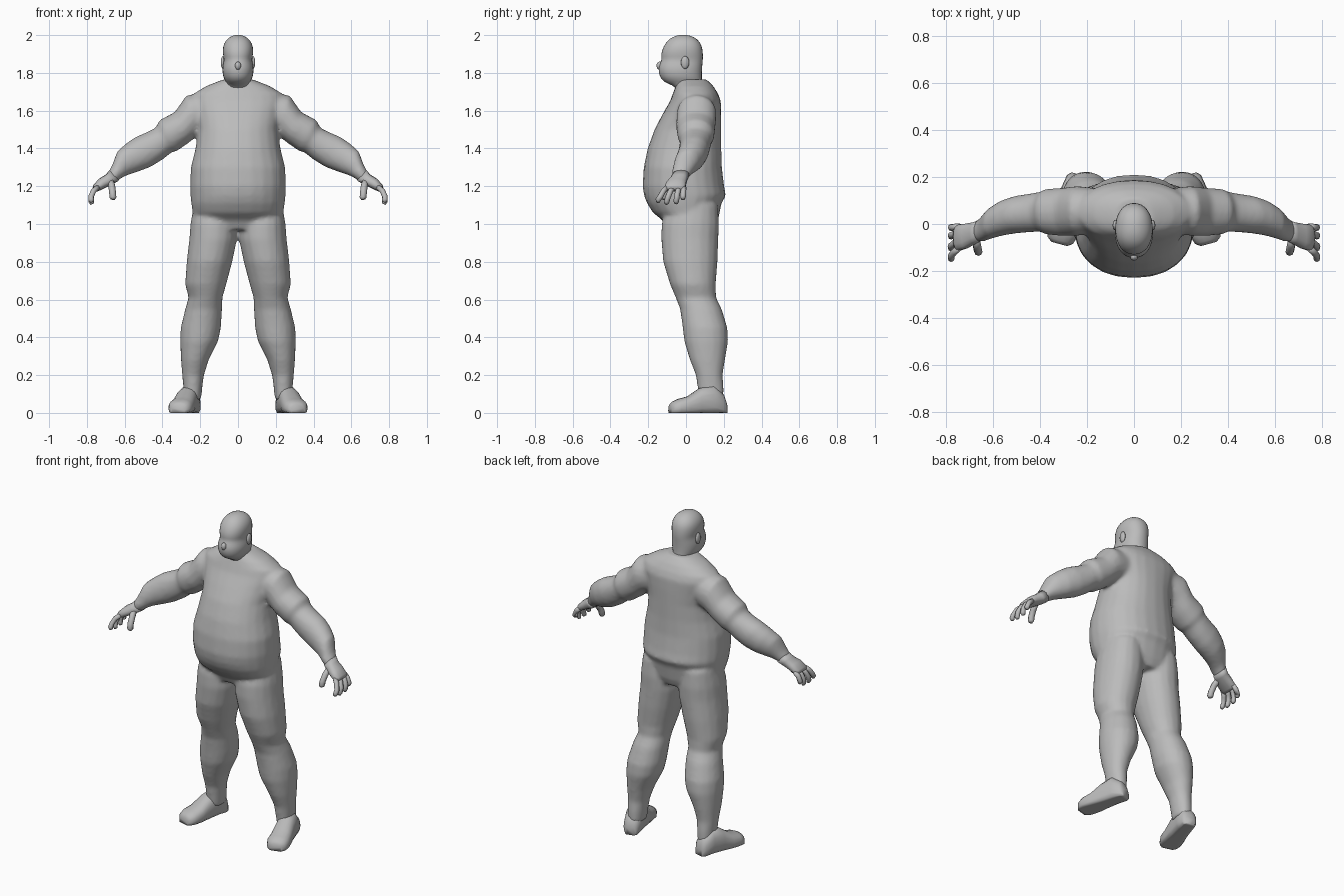
import bpy, bmesh, math
from mathutils import Vector

cube = bpy.data.objects.get("Cube")
if cube:
    bpy.data.objects.remove(cube, do_unlink=True)

grey = bpy.data.materials.new("plain_grey")
grey.use_nodes = True
grey.diffuse_color = (0.5, 0.5, 0.5, 1)
grey.node_tree.nodes["Principled BSDF"].inputs["Base Color"].default_value = (0.5, 0.5, 0.5, 1)


def loft(bm, rings, sides=20, power=2.0, floor=None):
    """Skin a closed tube through rings given as (centre, half axis, half axis)."""
    loops = []
    for c, u, v in rings:
        loop = []
        for i in range(sides):
            a = math.tau * i / sides
            k, s = math.cos(a), math.sin(a)
            p = c + u * math.copysign(abs(k) ** (2 / power), k) + v * math.copysign(abs(s) ** (2 / power), s)
            if floor is not None:
                p.z = max(p.z, floor)
            loop.append(bm.verts.new(p))
        loops.append(loop)
    for a, b in zip(loops, loops[1:]):
        for i in range(sides):
            j = (i + 1) % sides
            bm.faces.new((a[i], a[j], b[j], b[i]))
    bm.faces.new(loops[0][::-1])
    bm.faces.new(loops[-1])


def flat(z, x0, x1, y0, y1):
    """Level ring filling a rectangle."""
    return (Vector(((x0 + x1) / 2, (y0 + y1) / 2, z)),
            Vector(((x1 - x0) / 2, 0, 0)), Vector((0, (y1 - y0) / 2, 0)))


def limb(xt, zt, xb, zb, y0, y1):
    """Ring across an arm, from a top point to a bottom point."""
    return (Vector(((xt + xb) / 2, (y0 + y1) / 2, (zt + zb) / 2)),
            Vector(((xt - xb) / 2, 0, (zt - zb) / 2)), Vector((0, (y1 - y0) / 2, 0)))


def flip(ring):
    return tuple(Vector((-p.x, p.y, p.z)) for p in ring)


def finish(bm, name, mirror=False, subdivide=0):
    bmesh.ops.recalc_face_normals(bm, faces=bm.faces)
    me = bpy.data.meshes.new(name)
    bm.to_mesh(me)
    bm.free()
    me.materials.append(grey)
    for p in me.polygons:
        p.use_smooth = True
    ob = bpy.data.objects.new(name, me)
    bpy.context.scene.collection.objects.link(ob)
    if mirror:
        ob.modifiers.new("Mirror", 'MIRROR').use_clip = False
    if subdivide:
        m = ob.modifiers.new("Subdivision", 'SUBSURF')
        m.levels = m.render_levels = subdivide
    return ob


# Body: shirted torso, arms and legs fused into one skin
bm = bmesh.new()
torso = [(0.97, .17, -.10, .15), (1.02, .22, -.125, .17), (1.06, .24, -.175, .178),
         (1.11, .248, -.207, .188), (1.15, .252, -.222, .212), (1.20, .254, -.23, .202),
         (1.30, .25, -.224, .19), (1.40, .225, -.203, .187), (1.50, .212, -.167, .187),
         (1.58, .225, -.125, .187), (1.65, .245, -.085, .185), (1.69, .235, -.07, .17),
         (1.73, .17, -.055, .145), (1.765, .08, -.04, .11)]
loft(bm, [flat(z, -w, w, a, b) for z, w, a, b in torso], 24, 2.2)

leg = [flat(*r) for r in (
    (1.10, .02, .235, -.10, .17), (1.00, .005, .252, -.13, .176), (.92, .005, .258, -.132, .172),
    (.80, .03, .272, -.122, .168), (.68, .062, .28, -.085, .158), (.61, .082, .262, -.055, .16),
    (.55, .084, .28, -.032, .19), (.45, .09, .304, -.018, .22), (.38, .105, .307, -.01, .224),
    (.28, .155, .302, .02, .207), (.20, .18, .296, .052, .194), (.14, .188, .29, .06, .2),
    (.07, .195, .285, .07, .2))]
arm = [limb(*r) for r in (
    (.14, 1.70, .14, 1.50, -.04, .15), (.275, 1.68, .205, 1.475, -.05, .162),
    (.335, 1.592, .26, 1.43, -.052, .155), (.417, 1.55, .325, 1.385, -.045, .15),
    (.435, 1.51, .35, 1.38, -.033, .138), (.48, 1.488, .40, 1.34, -.035, .13),
    (.545, 1.46, .46, 1.303, -.04, .12), (.595, 1.425, .53, 1.276, -.05, .10),
    (.64, 1.385, .58, 1.26, -.063, .07), (.667, 1.31, .615, 1.245, -.075, .035),
    (.692, 1.268, .645, 1.22, -.075, .01))]
for part in (leg, arm):
    loft(bm, part, 18, 2.1)
    loft(bm, [flip(r) for r in part], 18, 2.1)
body = finish(bm, "body")
rm = body.modifiers.new("Remesh", 'REMESH')
rm.mode = 'VOXEL'
rm.voxel_size = 0.012
rm.use_smooth_shade = True
sm = body.modifiers.new("Smooth", 'SMOOTH')
sm.factor = 0.5
sm.iterations = 6

# Head and neck
bm = bmesh.new()
head = [(1.66, .075, -.03, .10), (1.73, .066, -.055, .092), (1.742, .056, -.10, .088),
        (1.765, .076, -.135, .086), (1.80, .084, -.147, .086), (1.83, .084, -.148, .088),
        (1.855, .078, -.138, .09), (1.875, .076, -.13, .092), (1.90, .082, -.135, .092),
        (1.94, .082, -.122, .088), (1.97, .068, -.10, .07), (1.99, .046, -.075, .045),
        (2.002, .016, -.035, .005)]
loft(bm, [flat(z, -w, w, a, b) for z, w, a, b in head], 16, 2.2)
finish(bm, "head", subdivide=1)


def blob(name, at, size, mirror=False):
    bm = bmesh.new()
    bmesh.ops.create_uvsphere(bm, u_segments=12, v_segments=8, radius=1)
    bmesh.ops.scale(bm, vec=size, verts=bm.verts)
    bmesh.ops.translate(bm, vec=at, verts=bm.verts)
    finish(bm, name, mirror)


blob("nose", (0, -.14, 1.838), (.016, .016, .022))
blob("ears", (.08, -.005, 1.855), (.011, .022, .034), True)

# Shoes, turned outwards, flat on the ground
bm = bmesh.new()
across = Vector((.96, .26, 0))
shoe = []
for y, w, h in ((.212, .03, .055), (.195, .046, .10), (.14, .055, .15), (.07, .058, .13),
                (.01, .064, .088), (-.04, .066, .074), (-.07, .056, .06), (-.085, .035, .045)):
    c = Vector((.235 + (.22 - y) * .27, y, h / 2 - .01))
    shoe.append((c, across * w, Vector((0, 0, h / 2 + .01))))
loft(bm, shoe, 18, 2.4, floor=0)
finish(bm, "shoes", mirror=True)

# Hands: palm with four curled fingers and a thumb
bm = bmesh.new()
palm = [limb(*r) for r in (
    (.68, 1.285, .63, 1.23, -.072, .018), (.70, 1.262, .658, 1.213, -.085, .008),
    (.735, 1.24, .695, 1.195, -.105, .002), (.765, 1.208, .73, 1.178, -.115, -.002),
    (.77, 1.19, .745, 1.172, -.105, -.01))]
loft(bm, palm, 14, 2.4)


def digit(points, radius):
    pts = [Vector(p) for p in points]
    rings = []
    for i, p in enumerate(pts):
        d = (pts[min(i + 1, len(pts) - 1)] - pts[max(i - 1, 0)]).normalized()
        u = d.cross(Vector((0, 1, 0))).normalized()
        r = radius * (0.65 if i == len(pts) - 1 else 1)
        rings.append((p, u * r, d.cross(u) * r))
    loft(bm, rings, 8)


for y, spread, low in ((-.1, -.048, 1.115), (-.068, -.035, 1.105), (-.037, -.015, 1.108), (-.012, -.004, 1.13)):
    digit([(.742, y, 1.195), (.765, y + spread * .4, 1.175),
           (.778, y + spread * .75, 1.145), (.777, y + spread, low + .012), (.772, y + spread, low)], .0145)
digit([(.675, -.06, 1.23), (.668, -.09, 1.20), (.664, -.112, 1.165), (.662, -.118, 1.14), (.664, -.12, 1.13)], .018)
finish(bm, "hands", mirror=True)
